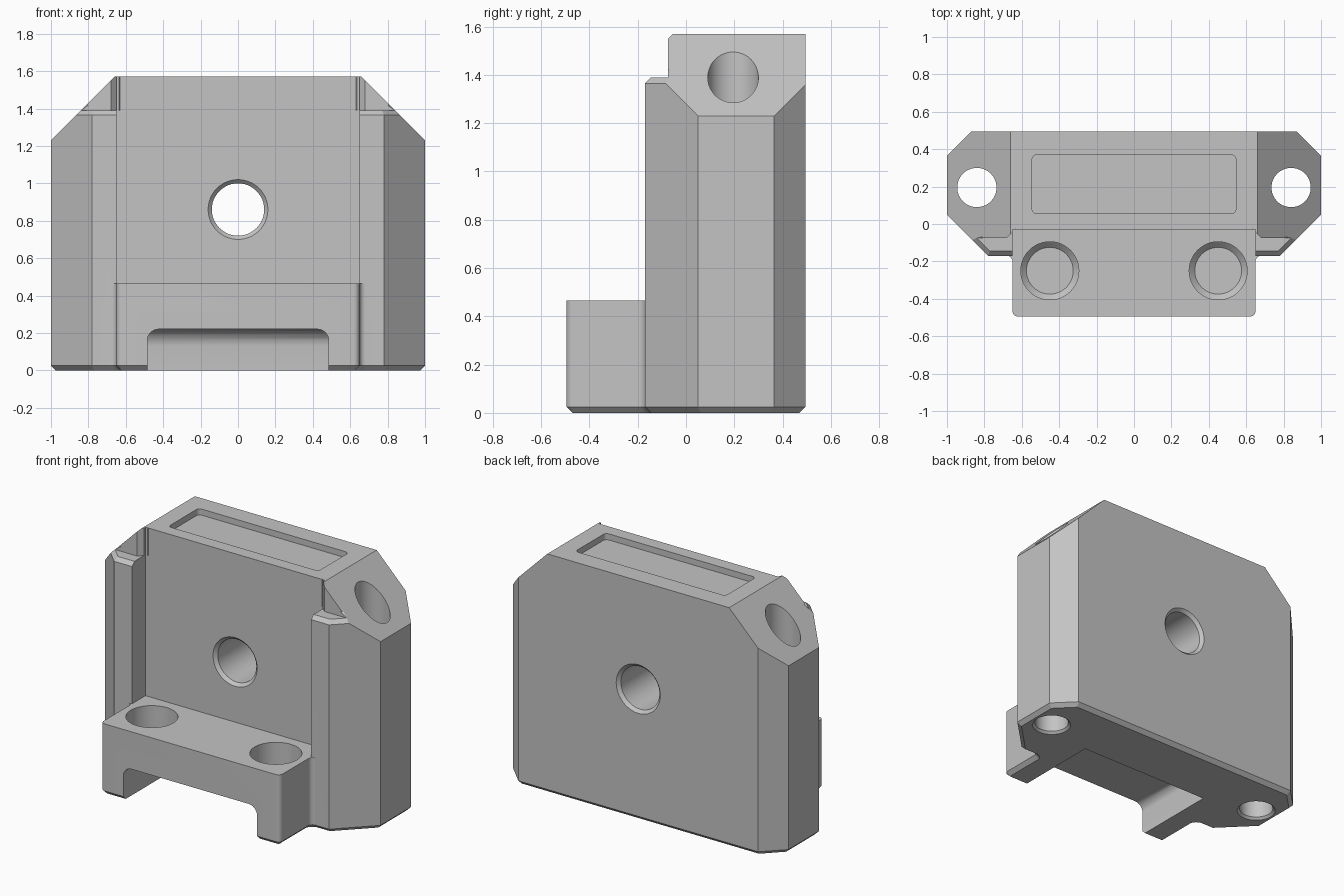
import bpy
import bmesh
import math
from mathutils import Matrix, Vector

cube = bpy.data.objects.get("Cube")
if cube:
    bpy.data.objects.remove(cube, do_unlink=True)

grey = bpy.data.materials.new("machined_grey")
grey.use_nodes = True
grey.diffuse_color = (0.55, 0.55, 0.55, 1)
grey.node_tree.nodes["Principled BSDF"].inputs["Base Color"].default_value = (0.55, 0.55, 0.55, 1)

X, Y, Z = Vector((1, 0, 0)), Vector((0, 1, 0)), Vector((0, 0, 1))


def frame(u, v, origin=(0, 0, 0)):
    """Matrix placing local x along u, y along v and z along their cross product."""
    basis = Matrix((u, v, u.cross(v))).transposed().to_4x4()
    return Matrix.Translation(origin) @ basis


def finish(name, bm, matrix):
    bm.transform(matrix)
    bmesh.ops.recalc_face_normals(bm, faces=bm.faces)
    mesh = bpy.data.meshes.new(name)
    bm.to_mesh(mesh)
    bm.free()
    mesh.materials.append(grey)
    obj = bpy.data.objects.new(name, mesh)
    bpy.context.collection.objects.link(obj)
    return obj


def rounded(corners, seg=6):
    """Outline from (x, y, radius) corners."""
    out = []
    for i, (x, y, r) in enumerate(corners):
        p = Vector((x, y))
        if not r:
            out.append(p)
            continue
        a = (Vector(corners[i - 1][:2]) - p).normalized()
        b = (Vector(corners[(i + 1) % len(corners)][:2]) - p).normalized()
        half = a.angle(b) / 2
        centre = p + (a + b).normalized() * r / math.sin(half)
        reach = r / math.tan(half)
        start, end = p + a * reach - centre, p + b * reach - centre
        for k in range(seg + 1):
            out.append(centre + start.lerp(end, k / seg).normalized() * r)
    return out


def prism(name, outline, low, high, matrix=Matrix(), chamfer=0):
    bm = bmesh.new()
    base = bm.faces.new([bm.verts.new((p[0], p[1], low)) for p in outline])
    rim = list(base.edges)
    ext = bmesh.ops.extrude_face_region(bm, geom=[base], use_keep_orig=True)
    top = [g for g in ext["geom"] if isinstance(g, bmesh.types.BMVert)]
    bmesh.ops.translate(bm, verts=top, vec=(0, 0, high - low))
    bmesh.ops.recalc_face_normals(bm, faces=bm.faces)
    if chamfer:
        bmesh.ops.bevel(bm, geom=rim, offset=chamfer, segments=1,
                        affect='EDGES', clamp_overlap=False)
    return finish(name, bm, matrix)


def drill(name, profile, matrix):
    """Turned cutter from (radius, height) points."""
    bm = bmesh.new()
    pts = [(0, profile[0][1])] + profile + [(0, profile[-1][1])]
    verts = [bm.verts.new((r, 0, h)) for r, h in pts]
    edges = [bm.edges.new(pair) for pair in zip(verts, verts[1:])]
    bmesh.ops.spin(bm, geom=verts + edges, cent=(0, 0, 0), axis=Z,
                   angle=math.tau, steps=48)
    bmesh.ops.remove_doubles(bm, verts=bm.verts, dist=1e-4)
    return finish(name, bm, matrix)


def combine(target, tool, operation='DIFFERENCE'):
    mod = target.modifiers.new("cut", 'BOOLEAN')
    mod.operation, mod.solver, mod.object = operation, 'EXACT', tool
    bpy.context.view_layer.objects.active = target
    bpy.ops.object.modifier_apply(modifier=mod.name)
    bpy.data.objects.remove(tool, do_unlink=True)


along_x = frame(Y, Z)
along_y = frame(X, Z)

# Whole footprint: chamfered body with the mounting foot in front
half = [(0.87, 0.495, 0), (1, 0.365, 0), (1, 0.05, 0), (0.78, -0.17, 0),
        (0.65, -0.17, 0.03), (0.65, -0.495, 0.03)]
footprint = half + [(-x, y, r) for x, y, r in reversed(half)]
body = prism("bracket_body", rounded(footprint), 0, 1.57, chamfer=0.025)

# Clear the space above the foot and between the pillars
side = [(1.2, -0.8), (1.2, -0.17), (0.65, -0.17), (0.65, -0.03)]
combine(body, prism("front_clearance", side + [(-x, y) for x, y in reversed(side)], 0.465, 2))

# Ledge on the pillars with a chamfered front edge
combine(body, prism("ledge_cutter", [(-0.8, 1.365), (-0.17, 1.365), (-0.145, 1.39),
                                     (-0.075, 1.39), (-0.075, 2), (-0.8, 2)],
                    -1.3, 1.3, along_x))

for s in (-1, 1):
    # Ledge chamfer along the diagonal pillar face
    n = Vector((s, -1, 0)).normalized()
    combine(body, prism("diagonal_chamfer",
                        [(0.03, 1.335), (0.03, 1.42), (-0.055, 1.42)], -0.3, 0.3,
                        frame(n, Z, (s * 0.78, -0.17, 0))))
    # Small chamfer on the recess edge above the ledge
    combine(body, prism("recess_edge", [(s * 0.63, -0.025), (s * 0.7, -0.095),
                                        (s * 0.63, -0.095)], 1.39, 2))
    # Sloped shoulder
    combine(body, prism("shoulder_cutter", [(s * 0.56, 1.67), (s * 1.3, 0.93),
                                            (s * 1.3, 1.67)], -1, 1, along_y))
    # Vertical through hole in the shoulder
    combine(body, drill("shoulder_hole", [(0.14, -0.02), (0.105, 0.015), (0.105, 2)],
                        Matrix.Translation((s * 0.84, 0.195, 0))))
    # Blind screw pocket in the foot
    combine(body, drill("foot_hole", [(0.125, 0.25), (0.155, 0.28), (0.155, 0.7)],
                        Matrix.Translation((s * 0.45, -0.25, 0))))

# Underside notch with rounded corners and rounded inner end
notch = prism("notch_cutter", rounded([(-0.485, -0.2, 0), (0.485, -0.2, 0),
                                       (0.485, 0.22, 0.06), (-0.485, 0.22, 0.06)]),
              -0.6, 0.9, along_y)
notch_end = prism("notch_end", rounded([(-0.8, -0.1, 0), (0.1, -0.1, 0),
                                        (0.1, 0.22, 0.09), (-0.8, 0.3, 0), ][:3]
                                       + [(-0.8, 0.22, 0)]), -0.7, 0.7, along_x)
combine(notch, notch_end, 'INTERSECT')
combine(body, notch)

# Central hole, countersunk on both faces
combine(body, drill("centre_hole", [(0.18, -0.05), (0.14, -0.01), (0.14, 0.475), (0.18, 0.515)],
                    frame(X, -Z, (0, 0, 0.86))))

# Shallow label pocket on top
combine(body, prism("top_pocket", rounded([(-0.545, 0.055, 0.025), (0.545, 0.055, 0.025),
                                           (0.545, 0.37, 0.025), (-0.545, 0.37, 0.025)]),
                    1.53, 1.8))

bpy.ops.object.select_all(action='DESELECT')
body.select_set(True)
bpy.context.view_layer.objects.active = body
bpy.ops.object.shade_smooth_by_angle(angle=math.radians(30))
